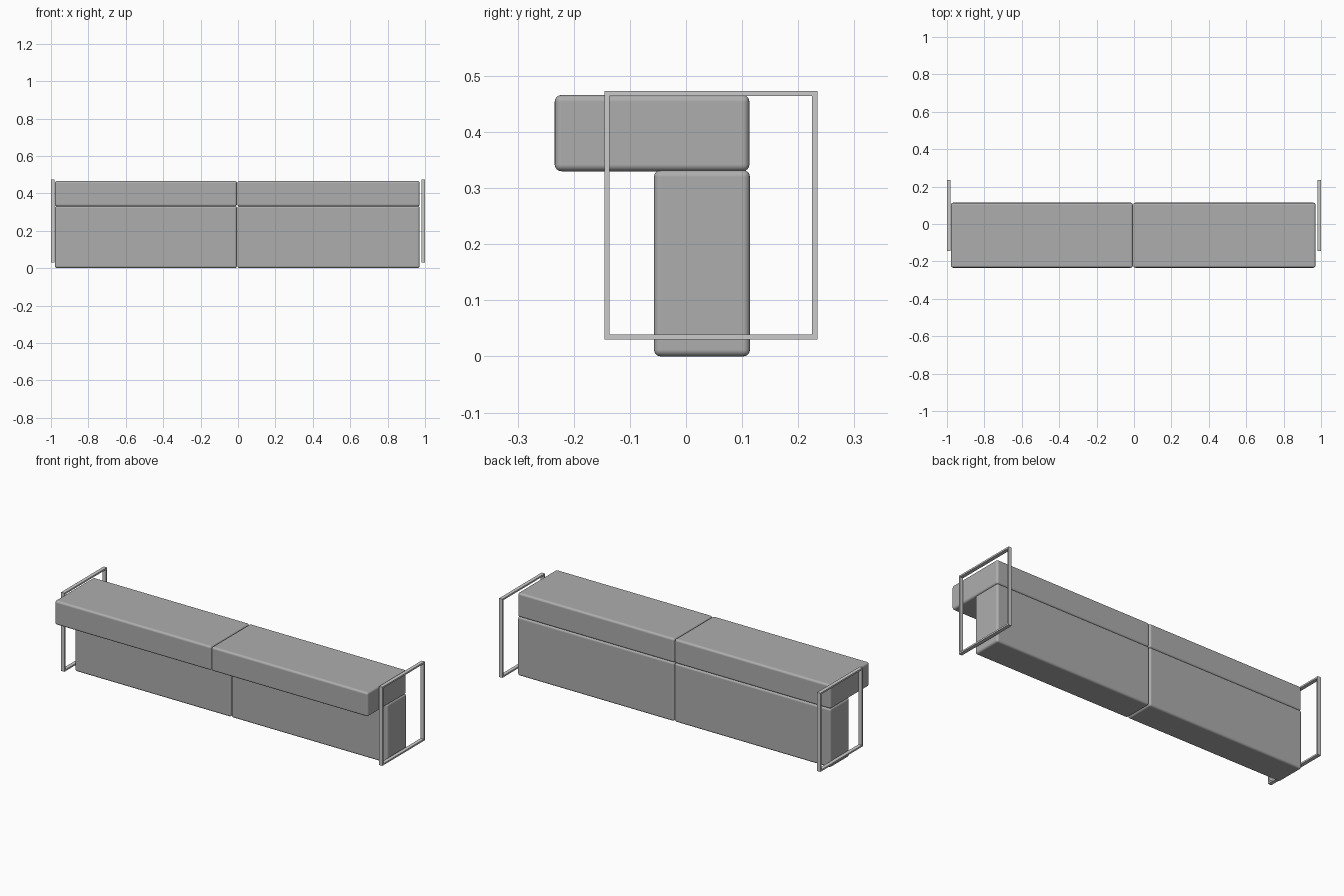
import bpy, bmesh
from mathutils import Vector

if "Cube" in bpy.data.objects:
    bpy.data.objects.remove(bpy.data.objects["Cube"])

fabric = bpy.data.materials.new("dark_grey_fabric")
fabric.diffuse_color = (0.42, 0.42, 0.42, 1)
fabric.use_nodes = True
fabric.node_tree.nodes["Principled BSDF"].inputs["Base Color"].default_value = fabric.diffuse_color


def link(name, bm):
    bmesh.ops.recalc_face_normals(bm, faces=bm.faces)
    mesh = bpy.data.meshes.new(name)
    bm.to_mesh(mesh)
    bm.free()
    obj = bpy.data.objects.new(name, mesh)
    bpy.context.collection.objects.link(obj)
    return obj


def cushion(name, lo, hi, radius=0.012):
    lo, hi = Vector(lo), Vector(hi)
    bm = bmesh.new()
    bmesh.ops.create_cube(bm, size=1)
    bmesh.ops.scale(bm, vec=hi - lo, verts=bm.verts)
    bmesh.ops.translate(bm, vec=(lo + hi) / 2, verts=bm.verts)
    obj = link(name, bm)
    obj.data.shade_smooth()
    obj.data.materials.append(fabric)
    # Rounded edges, with the large faces kept flat
    bevel = obj.modifiers.new("soft_edges", 'BEVEL')
    bevel.width = radius
    bevel.segments = 4
    bevel.harden_normals = True
    return obj


def side_frame(name, x0, x1, y0, y1, z0, z1, bar):
    bm = bmesh.new()
    corners = [(y0, z0), (y1, z0), (y1, z1), (y0, z1)]
    inner = [(y0 + bar, z0 + bar), (y1 - bar, z0 + bar),
             (y1 - bar, z1 - bar), (y0 + bar, z1 - bar)]
    # Four loops swept around the rectangular cross-section of the bar
    loops = [[bm.verts.new((x, y, z)) for y, z in pts]
             for x, pts in ((x0, corners), (x1, corners), (x1, inner), (x0, inner))]
    for i in range(4):
        a, b = loops[i], loops[(i + 1) % 4]
        for j in range(4):
            k = (j + 1) % 4
            bm.faces.new((a[j], a[k], b[k], b[j]))
    return link(name, bm)


# Two matching halves: upright body block and overhanging top cushion
for side, x0, x1 in (("left", -0.979, -0.006), ("right", -0.004, 0.971)):
    cushion(side + "_lower_cushion", (x0, -0.057, 0.0), (x1, 0.114, 0.332))
    cushion(side + "_upper_cushion", (x0, -0.234, 0.330), (x1, 0.113, 0.466))

# Thin open rectangular frames at both ends
for side, x0 in (("left", -1.0), ("right", 0.98)):
    side_frame(side + "_end_frame", x0, x0 + 0.02, -0.145, 0.234, 0.03, 0.473, 0.009)
